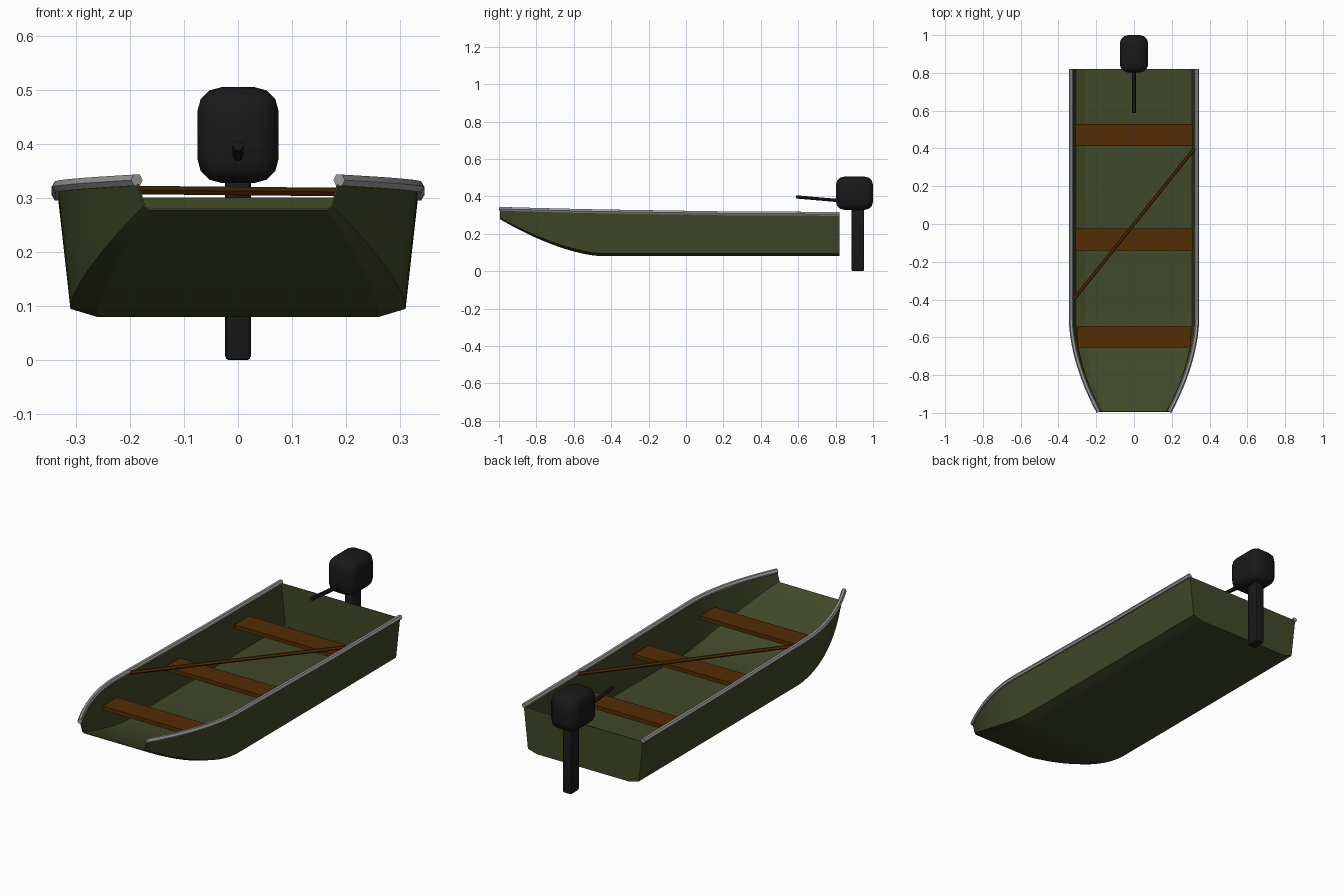
import bpy, bmesh, math
from mathutils import Vector

if "Cube" in bpy.data.objects:
    bpy.data.objects.remove(bpy.data.objects["Cube"])


def material(name, rgb):
    m = bpy.data.materials.new(name)
    m.use_nodes = True
    m.diffuse_color = (*rgb, 1)
    bsdf = next(n for n in m.node_tree.nodes if n.type == 'BSDF_PRINCIPLED')
    bsdf.inputs["Base Color"].default_value = (*rgb, 1)
    bsdf.inputs["Roughness"].default_value = 0.7
    return m


GREEN = material("olive green", (0.051, 0.065, 0.021))
BROWN = material("wood brown", (0.087, 0.026, 0.001))
GREY = material("rail grey", (0.33, 0.33, 0.33))
BLACK = material("motor black", (0.01, 0.01, 0.01))

BOW, STERN = -0.995, 0.82


# Hull lines as functions of the position along the boat
def taper(y, start, power):
    return max(0.0, (start - y) / (start - BOW)) ** power


def sheer(y):
    return 0.306 + 0.027 * ((STERN - y) / (STERN - BOW)) ** 2


def half_beam(y):
    return 0.333 - 0.146 * taper(y, -0.5, 1.8)


def section(y):
    t = taper(y, -0.5, 2)
    keel = 0.08 + 0.198 * taper(y, -0.45, 1.6)
    half = [(half_beam(y), sheer(y) - 0.005),
            (0.31 - 0.135 * t, keel + 0.015 - 0.008 * t),
            (0.26 - 0.095 * t, keel)]
    return [(-x, y, z) for x, z in half] + [(x, y, z) for x, z in reversed(half)]


STATIONS = [BOW + i * 0.045 for i in range(13)] + [0.2, STERN]


def select(obj):
    bpy.ops.object.select_all(action='DESELECT')
    obj.select_set(True)
    bpy.context.view_layer.objects.active = obj


# Colour the part and shade it smooth up to an angle, or flat at zero
def finish(obj, mat, angle=0):
    obj.data.materials.append(mat)
    select(obj)
    if angle:
        bpy.ops.object.shade_smooth_by_angle(angle=math.radians(angle))
    else:
        bpy.ops.object.shade_flat()


# Hull: lofted sections closed by a flat transom, open at the bow
def make_hull():
    bm = bmesh.new()
    rows = [[bm.verts.new(p) for p in section(y)] for y in STATIONS]
    for a, b in zip(rows, rows[1:]):
        for i in range(len(a) - 1):
            bm.faces.new((a[i], b[i], b[i + 1], a[i + 1]))
    bm.faces.new(list(reversed(rows[-1])))
    mesh = bpy.data.meshes.new("hull")
    bm.to_mesh(mesh)
    bm.free()
    obj = bpy.data.objects.new("hull", mesh)
    bpy.context.collection.objects.link(obj)
    select(obj)
    shell = obj.modifiers.new("thickness", 'SOLIDIFY')
    shell.thickness = 0.004
    shell.offset = -1
    bpy.ops.object.modifier_apply(modifier=shell.name)
    finish(obj, GREEN, 14)


# Tubes swept along a path
def tube(name, points, radius, mat, angle=0):
    curve = bpy.data.curves.new(name, 'CURVE')
    curve.dimensions = '3D'
    curve.bevel_depth = radius
    curve.bevel_resolution = 1
    curve.use_fill_caps = True
    spline = curve.splines.new('POLY')
    spline.points.add(len(points) - 1)
    for p, co in zip(spline.points, points):
        p.co = (*co, 1)
    obj = bpy.data.objects.new(name, curve)
    bpy.context.collection.objects.link(obj)
    select(obj)
    bpy.ops.object.convert(target='MESH')
    finish(bpy.context.view_layer.objects.active, mat, angle)


# Boxes given by their lower and upper corners
def box(name, low, high, mat, bevel=0.0, segments=1):
    low, high = Vector(low), Vector(high)
    bpy.ops.mesh.primitive_cube_add(size=1, location=(low + high) / 2)
    obj = bpy.context.object
    obj.name = obj.data.name = name
    for v in obj.data.vertices:
        v.co = v.co * (high - low)
    if bevel:
        mod = obj.modifiers.new("rounding", 'BEVEL')
        mod.width = bevel
        mod.segments = segments
        bpy.ops.object.modifier_apply(modifier=mod.name)
    finish(obj, mat, 35 if bevel else 0)


make_hull()

# Gunwale rails
for side, label in ((1, "left"), (-1, "right")):
    tube(label + "_rail", [(side * half_beam(y), y, sheer(y)) for y in STATIONS],
         0.012, GREY)

# Bench seats
for label, y, half in (("front", -0.597, 0.3), ("middle", -0.083, 0.31),
                       ("rear", 0.472, 0.31)):
    box(label + "_seat", (-half, y - 0.058, 0.23), (half, y + 0.058, 0.25), BROWN)

# Pole lying diagonally across the rails
tube("pole", [(-0.32, -0.4, 0.316), (0.32, 0.4, 0.31)], 0.009, BROWN)

# Outboard motor
box("motor_head", (-0.075, 0.802, 0.328), (0.075, 1.0, 0.505), BLACK, 0.044, 3)
box("motor_leg", (-0.024, 0.885, 0.0), (0.024, 0.953, 0.36), BLACK, 0.008, 2)
tube("tiller", [(0, 0.83, 0.376), (0, 0.588, 0.397)], 0.01, BLACK, 50)
